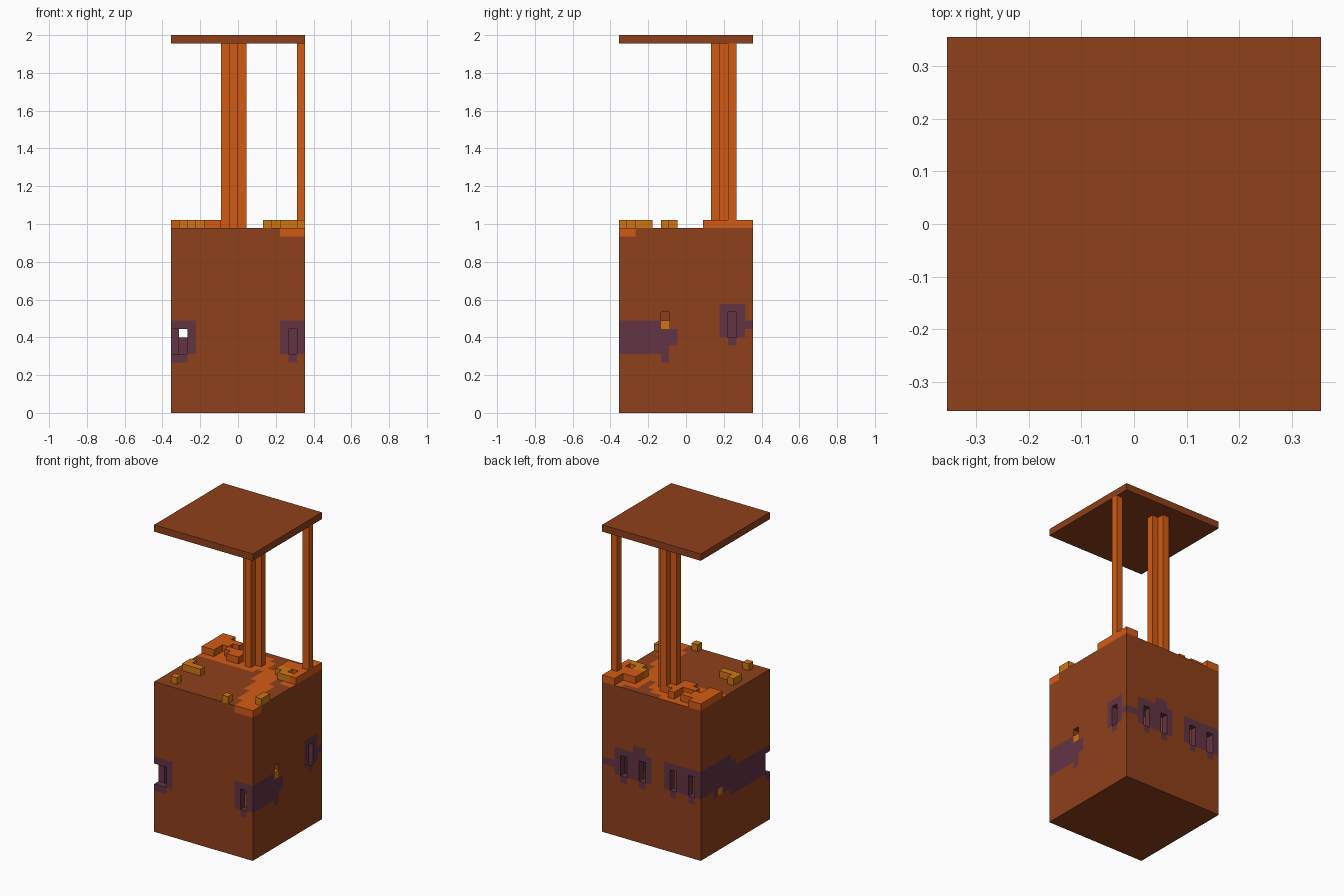
import bpy
import bmesh
from mathutils import Vector

old = bpy.data.objects.get("Cube")
if old:
    bpy.data.objects.remove(old, do_unlink=True)

CELL = 2 / 45      # edge of one block
WIDE = 16          # tower width in blocks
TALL = 22          # tower body height in blocks
ROOF = 44          # underside of the roof in blocks
LAST = WIDE - 1


def material(name, rgb):
    mat = bpy.data.materials.new(name)
    mat.use_nodes = True
    mat.diffuse_color = (*rgb, 1)
    mat.node_tree.nodes["Principled BSDF"].inputs["Base Color"].default_value = (*rgb, 1)
    return mat


BROWN, ORANGE, OCHRE, PURPLE = range(4)
materials = [
    material("brown clay", (0.275, 0.051, 0.011)),
    material("orange clay", (0.65, 0.105, 0.007)),
    material("ochre", (0.62, 0.18, 0.007)),
    material("dark purple", (0.125, 0.034, 0.056)),
]


def block_mesh(name, cells, coats={}):
    """Skin cell -> colour with exposed squares; coats colours faces next to an empty cell."""
    bm = bmesh.new()
    corners = {}

    def corner(p):
        p = tuple(round(c) for c in p)
        if p not in corners:
            corners[p] = bm.verts.new(((p[0] - WIDE / 2) * CELL,
                                       (p[1] - WIDE / 2) * CELL, p[2] * CELL))
        return corners[p]

    axes = [Vector((1, 0, 0)), Vector((0, 1, 0)), Vector((0, 0, 1))]
    for cell, colour in cells.items():
        base = Vector(cell)
        for n in range(3):
            a, b = axes[(n + 1) % 3], axes[(n + 2) % 3]
            for side in (0, 1):
                beyond = tuple(int(c) for c in base + axes[n] * (2 * side - 1))
                if beyond in cells:
                    continue
                o = base + axes[n] * side
                loop = [o, o + a, o + a + b, o + b]
                if not side:
                    loop.reverse()
                face = bm.faces.new([corner(p) for p in loop])
                face.material_index = coats.get(beyond, colour)
    mesh = bpy.data.meshes.new(name)
    bm.to_mesh(mesh)
    bm.free()
    for mat in materials:
        mesh.materials.append(mat)
    obj = bpy.data.objects.new(name, mesh)
    bpy.context.collection.objects.link(obj)


def box(name, low, high, colour):
    size = [(b - a) * CELL for a, b in zip(low, high)]
    mid = [(a + b) / 2 * CELL for a, b in zip(low, high)]
    shift = WIDE / 2 * CELL
    bpy.ops.mesh.primitive_cube_add(size=1, location=(mid[0] - shift, mid[1] - shift, mid[2]))
    obj = bpy.context.object
    obj.name = name
    obj.scale = size
    obj.data.materials.append(materials[colour])


def inside(u, k, patches):
    return any(a <= u <= b and c <= k <= d for a, b, c, d in patches)


# Loose blocks lying on the tower top
rubble = {
    "left_parapet_rubble": [(15, j) for j in range(10, 16)] + [(14, j) for j in range(12, 16)]
    + [(i, j) for i in (12, 13) for j in (12, 13)],
    "right_parapet_rubble": [(i, j) for i in (0, 1) for j in range(11, 16)]
    + [(2, 13), (2, 14), (3, 14)],
    "pillar_base_rubble": [(3, 12), (4, 12), (4, 11), (5, 11), (5, 12), (5, 13), (5, 14), (6, 13)],
}
for name, spots in rubble.items():
    block_mesh(name, {(i, j, TALL): ORANGE for i, j in spots})
ochre_spots = [(2, 1), (1, 5), (2, 5), (3, 5), (1, 6), (11, 0), (15, 2), (15, 3),
               (12, 11), (13, 11), (13, 10), (14, 10)]
block_mesh("ochre_rubble", {(i, j, TALL): OCHRE for i, j in ochre_spots})

# Cross-shaped main pillar and the thin corner pillar
cross = [(7, 12), (6, 12), (8, 12), (7, 11), (7, 13)]
block_mesh("main_pillar", {(i, j, k): ORANGE for k in range(TALL, ROOF) for i, j in cross})
box("corner_pillar", (15, 13, TALL + 1), (16, 14, ROOF), ORANGE)

# Purple stains on each wall: first and last column, lowest and highest row
front_stain = [(0, 2, 7, 10), (0, 1, 6, 6), (13, 15, 7, 10), (14, 14, 6, 6)]
left_stain = [(0, 5, 7, 10), (6, 6, 8, 9), (5, 5, 6, 6),
              (12, 14, 9, 12), (13, 13, 8, 8), (15, 15, 10, 10)]
back_stain = [(8, 13, 9, 12), (9, 10, 13, 13), (9, 9, 8, 8), (12, 12, 8, 8),
              (14, 15, 10, 10), (0, 5, 9, 12), (1, 1, 8, 8), (4, 4, 8, 8)]
right_stain = [(0, 8, 7, 10), (9, 15, 9, 12), (8, 12, 8, 11)]


def wall_colour(i, j, k):
    if k == TALL - 1 and i >= 13 and j <= 1:
        return ORANGE
    if (i, j, k) in ((LAST, 5, 10), (0, 11, 8)):
        return OCHRE
    if ((j == 0 and inside(i, k, front_stain)) or (j == LAST and inside(i, k, back_stain))
            or (i == 0 and inside(j, k, right_stain))
            or (i == LAST and inside(j, k, left_stain))):
        return PURPLE
    return BROWN


# Window slits and the notched corner
slits = set()
for k in range(3):
    slits |= {(i, 0, 7 + k) for i in (0, 1, 14)}
    slits |= {(i, LAST, 9 + k) for i in (1, 4, 9, 12)}
    slits.add((LAST, 13, 9 + k))
peephole = (LAST, 5, 11)

# Purple lining inside the slits and the room behind them
coats = {cell: PURPLE for cell in slits}
for i in range(1, LAST):
    for j in range(1, LAST):
        for k in range(6, 13):
            if j != peephole[1]:
                coats[i, j, k] = PURPLE

# Orange spill on the top: a rim around the rubble and a streak to the front corner
spill = cross + sum(rubble.values(), [])
for i in range(WIDE):
    for j in range(WIDE):
        near = any(abs(i - a) <= 1 and abs(j - b) <= 1 for a, b in spill)
        streak = j < 12 and abs(i - 14 + 0.33 * j) <= 1.4
        if near or streak:
            coats[i, j, TALL] = ORANGE

# Hollow tower body
body = {}
for i in range(WIDE):
    for j in range(WIDE):
        for k in range(TALL):
            shell = i in (0, LAST) or j in (0, LAST) or k in (0, TALL - 1)
            if shell and (i, j, k) not in slits | {peephole}:
                body[i, j, k] = wall_colour(i, j, k)
block_mesh("tower_body", body, coats)

# Flat roof slab
box("roof_slab", (0, 0, ROOF), (WIDE, WIDE, ROOF + 1), BROWN)
